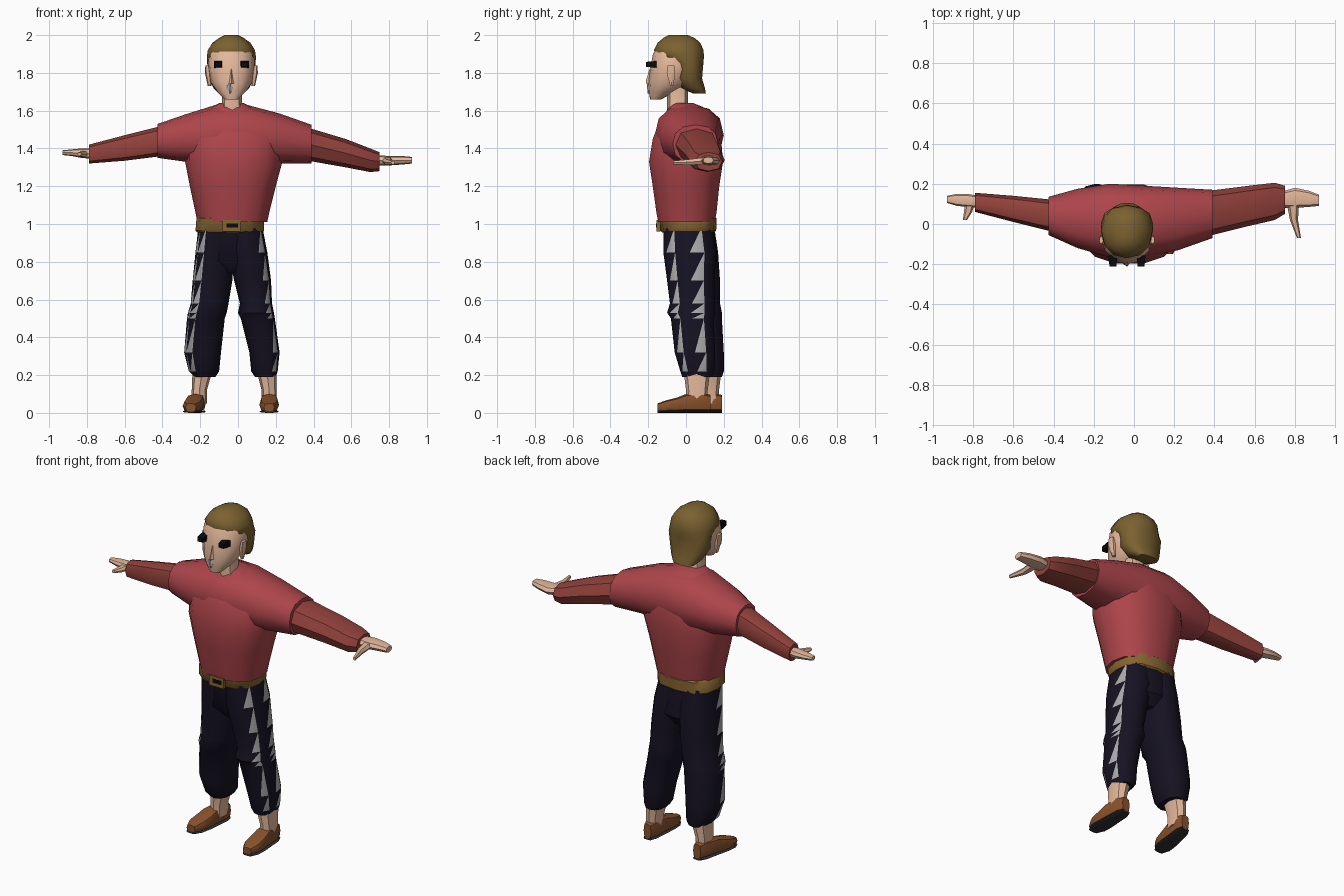
import bpy, bmesh, math
from mathutils import Vector


def mat(name, r, g, b):
    m = bpy.data.materials.new(name)
    m.diffuse_color = (r, g, b, 1)
    return m


RED = mat("red_cloth", .42, .06, .07)
RUST = mat("sleeve_cloth", .30, .055, .045)
DARK = mat("dark_cloth", .008, .006, .016)
GREY = mat("grey_patch", .42, .42, .42)
SKIN = mat("skin", .78, .48, .33)
HAIR = mat("hair", .20, .12, .03)
BELT = mat("belt_leather", .24, .13, .03)
SHOE = mat("shoe_leather", .25, .085, .025)
SOLE = mat("sole_rubber", .03, .03, .035)
BLACK = mat("black", .003, .003, .004)

ORDER = {'x': lambda t, u, v: (t, u, v),
         'y': lambda t, u, v: (u, t, v),
         'z': lambda t, u, v: (u, v, t)}


def finish(bm, name, mats, angle):
    bmesh.ops.recalc_face_normals(bm, faces=bm.faces)
    me = bpy.data.meshes.new(name)
    bm.to_mesh(me)
    bm.free()
    ob = bpy.data.objects.new(name, me)
    bpy.context.collection.objects.link(ob)
    for m in mats:
        me.materials.append(m)
    bpy.ops.object.select_all(action='DESELECT')
    ob.select_set(True)
    bpy.context.view_layer.objects.active = ob
    bpy.ops.object.shade_smooth_by_angle(angle=math.radians(angle))
    return ob


def loft(name, axis, rings, m, n=12, p=.85, patches=(), angle=40):
    """Rings are (position on axis, u_min, u_max, v_min, v_max)."""
    bm = bmesh.new()
    loops = []
    for t, u0, u1, v0, v1 in rings:
        loop = []
        for i in range(n):
            a = math.tau * i / n
            c, s = math.cos(a), math.sin(a)
            u = (u0 + u1) / 2 + (u1 - u0) / 2 * math.copysign(abs(c) ** p, c)
            v = (v0 + v1) / 2 + (v1 - v0) / 2 * math.copysign(abs(s) ** p, s)
            loop.append(bm.verts.new(ORDER[axis](t, u, v)))
        loops.append(loop)
    for k, (a, b) in enumerate(zip(loops, loops[1:])):
        for i in range(n):
            j = (i + 1) % n
            f = bm.faces.new((a[i], a[j], b[j]))
            bm.faces.new((a[i], b[j], b[i]))
            if i in patches and k > 0:
                f.material_index = 1
    bm.faces.new(loops[0])
    bm.faces.new(loops[-1])
    return finish(bm, name, [m, GREY], angle)


def box(name, centre, size, m, taper=1):
    bm = bmesh.new()
    bmesh.ops.create_cube(bm, size=1)
    for v in bm.verts:
        if v.co.y < 0:
            v.co.x *= taper
            v.co.z *= taper
        v.co = Vector(a * b for a, b in zip(v.co, size)) + Vector(centre)
    return finish(bm, name, [m], 30)


# Shirt: body and shoulder yoke
loft("shirt_body", 'z', [
    (1.01, -.215, .155, -.15, .155), (1.06, -.225, .165, -.16, .165),
    (1.2, -.255, .20, -.18, .18), (1.33, -.28, .235, -.20, .20),
    (1.45, -.28, .24, -.18, .19), (1.55, -.23, .19, -.14, .165),
    (1.62, -.14, .07, -.09, .09), (1.64, -.10, .03, -.07, .04)], RED, 14)
loft("shirt_shoulders", 'x', [
    (-.425, -.055, .135, 1.35, 1.53), (-.28, -.12, .175, 1.33, 1.58),
    (-.12, -.165, .20, 1.31, 1.63), (.05, -.165, .19, 1.31, 1.63),
    (.22, -.13, .18, 1.32, 1.585), (.39, -.07, .17, 1.32, 1.525)], RED)

# Forearm sleeves
loft("left_sleeve", 'x', [
    (-.40, -.04, .12, 1.36, 1.52), (-.6, .01, .14, 1.335, 1.47),
    (-.79, .06, .155, 1.32, 1.42)], RUST, 8)
loft("right_sleeve", 'x', [
    (.37, -.06, .165, 1.335, 1.51), (.57, -.01, .19, 1.30, 1.45),
    (.70, .02, .205, 1.275, 1.40), (.75, .05, .19, 1.28, 1.38)], RUST, 8)

# Hands and thumbs
loft("left_hand", 'x', [
    (-.77, .08, .14, 1.345, 1.40), (-.83, .085, .15, 1.35, 1.40),
    (-.88, .09, .15, 1.36, 1.395), (-.93, .105, .14, 1.365, 1.39)], SKIN, 8)
loft("right_hand", 'x', [
    (.73, .08, .16, 1.31, 1.365), (.80, .08, .18, 1.31, 1.36),
    (.87, .085, .165, 1.315, 1.36), (.92, .09, .145, 1.32, 1.355)], SKIN, 8)
loft("left_thumb", 'y', [
    (.10, -.84, -.79, 1.355, 1.39), (.06, -.845, -.805, 1.355, 1.385),
    (.02, -.85, -.83, 1.36, 1.38)], SKIN, 6)
loft("right_thumb", 'y', [
    (.10, .76, .82, 1.315, 1.355), (.02, .775, .815, 1.31, 1.345),
    (-.07, .81, .83, 1.315, 1.335)], SKIN, 6)

# Neck and head
loft("neck", 'z', [
    (1.58, -.095, .035, -.10, .03), (1.63, -.085, .02, -.10, .01),
    (1.74, -.085, .02, -.10, .01)], SKIN, 8)
loft("head", 'z', [
    (1.66, -.07, 0, -.19, -.13), (1.70, -.11, .04, -.197, -.06),
    (1.75, -.145, .075, -.20, .03), (1.82, -.16, .09, -.19, .06),
    (1.90, -.155, .085, -.175, .06), (1.96, -.115, .045, -.14, .04)],
    SKIN, 12, .9)
loft("hair", 'z', [
    (1.69, -.10, .03, .04, .105), (1.72, -.13, .06, -.03, .10),
    (1.77, -.155, .085, -.065, .085), (1.85, -.163, .093, -.075, .092),
    (1.885, -.165, .095, -.155, .095), (1.92, -.16, .09, -.17, .093),
    (1.96, -.135, .065, -.15, .075), (1.985, -.10, .03, -.12, .045),
    (2.0, -.07, 0, -.09, .01)], HAIR, 12, .9, angle=50)
loft("nose", 'z', [
    (1.745, -.05, -.02, -.212, -.18), (1.76, -.045, -.025, -.212, -.18),
    (1.82, -.04, -.03, -.193, -.17)], SKIN, 4, 1)

# Eyes and ears, mirrored about the head's middle
for side, s in (("left", -1), ("right", 1)):
    box(side + "_eye", (-.035 + s * .07, -.183, 1.845), (.045, .055, .036), BLACK, .75)
    loft(side + "_ear", 'z', [
        (1.73, -.045 + s * .115, -.025 + s * .115, -.085, -.065),
        (1.80, -.05 + s * .125, -.02 + s * .125, -.105, -.055),
        (1.84, -.045 + s * .128, -.025 + s * .128, -.10, -.06)], SKIN, 6)

# Grey chin patch
loft("mouth_patch", 'z', [
    (1.69, -.045, -.04, -.203, -.18), (1.725, -.065, -.02, -.206, -.18),
    (1.745, -.045, -.035, -.205, -.18)], GREY, 4, 1)

# Belt and buckle
loft("belt", 'z', [
    (.955, -.215, .13, -.125, .15), (.965, -.225, .138, -.135, .16),
    (1.03, -.22, .138, -.145, .162), (1.04, -.21, .13, -.13, .15)],
    BELT, 12, .75)
box("buckle", (-.035, -.145, .99), (.095, .02, .06), BELT)
box("buckle_opening", (-.03, -.15, .992), (.06, .016, .022), BLACK)

# Trousers
loft("trouser_seat", 'z', [
    (.74, -.10, .05, -.05, .12), (.80, -.18, .11, -.10, .165),
    (.98, -.21, .13, -.12, .15)], DARK)
loft("right_trouser_leg", 'z', [
    (.19, .09, .20, -.02, .14), (.22, .07, .21, -.03, .15),
    (.32, .06, .22, -.06, .155), (.50, .015, .195, -.08, .145),
    (.53, .0, .19, -.10, .155), (.58, .01, .18, -.085, .15),
    (.70, -.02, .175, -.10, .15), (.85, -.05, .155, -.12, .16),
    (.98, -.06, .13, -.12, .14)], DARK, 12, patches=(0, 10))
loft("left_trouser_leg", 'z', [
    (.19, -.23, -.12, .02, .19), (.22, -.26, -.10, .0, .20),
    (.32, -.285, -.09, -.03, .20), (.50, -.27, -.07, -.05, .19),
    (.53, -.265, -.06, -.07, .19), (.58, -.25, -.05, -.07, .18),
    (.70, -.24, -.03, -.08, .18), (.85, -.225, -.02, -.10, .17),
    (.98, -.21, -.02, -.12, .15)], DARK, 12, patches=(6, 7))

# Ankles, shoes and soles; (centre x, toe shift, y shift)
for side, x, toe, dy in (("left", -.205, -.045, .06), ("right", .165, 0, 0)):
    top = x + (.02 if side == "left" else -.015)
    loft(side + "_ankle", 'z', [
        (.05, x - .04, x + .04, dy, .11 + dy), (.12, x - .04, x + .04, dy, .115 + dy),
        (.24, top - .055, top + .055, -.015 + dy, .13 + dy)], SKIN, 8)
    shape = [(-.15, .028, .05), (-.11, .05, .065), (-.05, .052, .08),
             (.0, .048, .10), (.09, .042, .105), (.13, .025, .095)]
    for part, m in (("_shoe", SHOE), ("_sole", SOLE)):
        rings = []
        for y, w, h in shape:
            cx = x + toe * (.13 - y) / .28
            z0, z1 = (.008, h) if m is SHOE else (0, .014)
            rings.append((y + dy, cx - w, cx + w, z0, z1))
        loft(side + part, 'y', rings, m, 8, .65)
